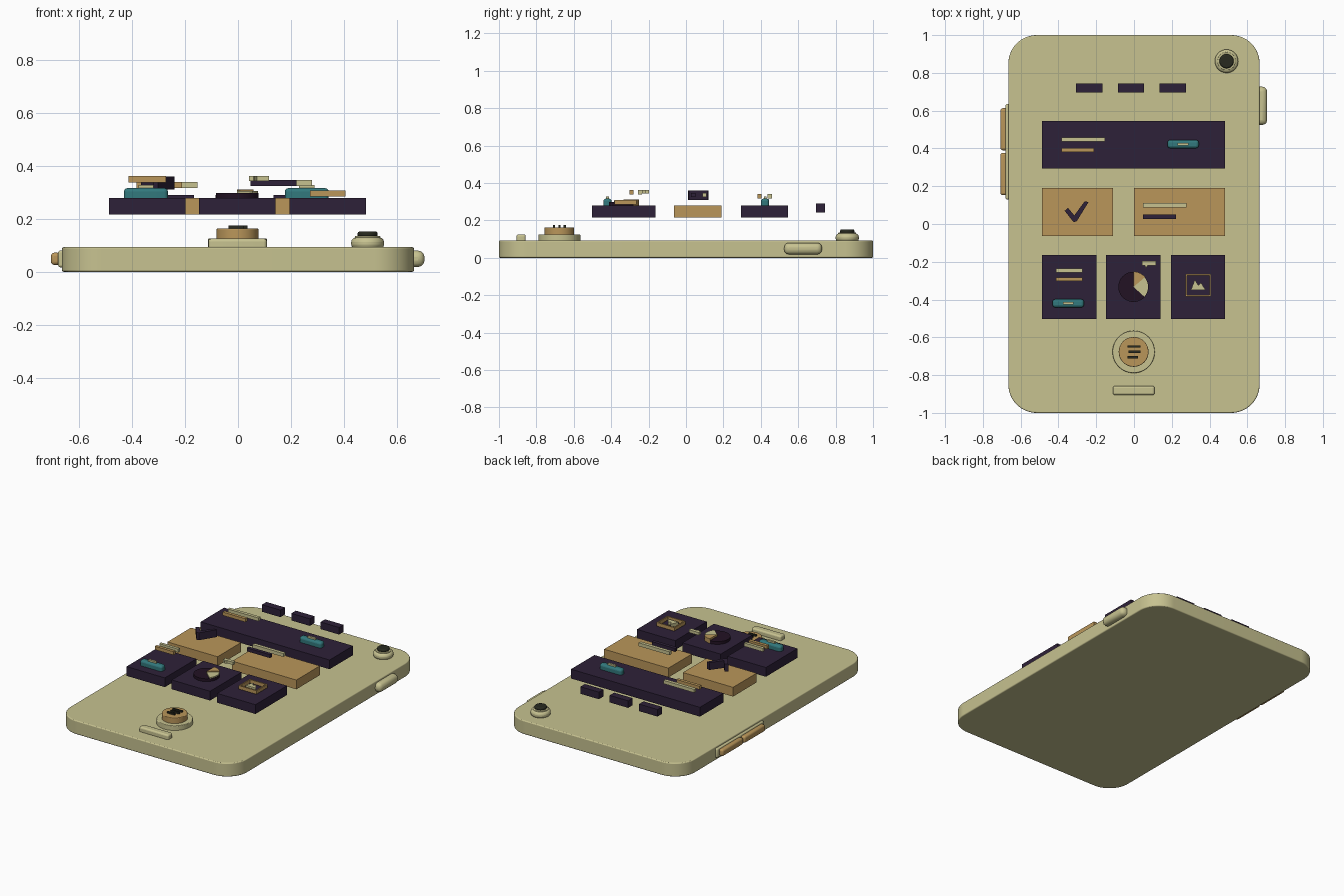
import bpy, bmesh, math

if "Cube" in bpy.data.objects:
    bpy.data.objects.remove(bpy.data.objects["Cube"])


def material(name, rgb):
    m = bpy.data.materials.new(name)
    m.diffuse_color = (*rgb, 1)
    m.use_nodes = True
    m.node_tree.nodes["Principled BSDF"].inputs["Base Color"].default_value = m.diffuse_color
    return m


CREAM = material("cream", (0.57, 0.54, 0.28))
TAN = material("tan", (0.49, 0.305, 0.102))
DARK = material("dark_purple", (0.027, 0.015, 0.04))
PLUM = material("plum", (0.016, 0.006, 0.017))
TEAL = material("teal", (0.032, 0.19, 0.205))
GLASS = material("lens_black", (0.021, 0.023, 0.014))


def prism(name, pts, z0, z1, mat, bevel=0, segs=3):
    bm = bmesh.new()
    low = [bm.verts.new((x, y, z0)) for x, y in pts]
    high = [bm.verts.new((x, y, z1)) for x, y in pts]
    bm.faces.new(low[::-1])
    bm.faces.new(high)
    n = len(pts)
    for i in range(n):
        j = (i + 1) % n
        bm.faces.new((low[i], low[j], high[j], high[i]))
    bmesh.ops.recalc_face_normals(bm, faces=bm.faces)
    me = bpy.data.meshes.new(name)
    bm.to_mesh(me)
    bm.free()
    me.materials.append(mat)
    ob = bpy.data.objects.new(name, me)
    bpy.context.collection.objects.link(ob)
    if bevel:
        b = ob.modifiers.new("bevel", 'BEVEL')
        b.width, b.segments, b.limit_method = bevel, segs, 'ANGLE'
    bpy.ops.object.select_all(action='DESELECT')
    ob.select_set(True)
    bpy.context.view_layer.objects.active = ob
    bpy.ops.object.shade_smooth_by_angle(angle=math.radians(30))
    return ob


def box(name, x0, x1, y0, y1, z0, z1, mat, bevel=0):
    return prism(name, [(x0, y0), (x1, y0), (x1, y1), (x0, y1)], z0, z1, mat, bevel)


def rounded(x0, x1, y0, y1, r, n=10):
    pts = []
    for cx, cy, a in ((x1 - r, y1 - r, 0), (x0 + r, y1 - r, 90),
                      (x0 + r, y0 + r, 180), (x1 - r, y0 + r, 270)):
        for i in range(n + 1):
            t = math.radians(a + 90 * i / n)
            pts.append((cx + r * math.cos(t), cy + r * math.sin(t)))
    return pts


def arc(cx, cy, r, a0, a1, n):
    return [(cx + r * math.cos(math.radians(a0 + (a1 - a0) * i / n)),
             cy + r * math.sin(math.radians(a0 + (a1 - a0) * i / n))) for i in range(n + 1)]


def disc(name, cx, cy, r, z0, z1, mat, bevel=0):
    return prism(name, arc(cx, cy, r, 0, 360, 48)[:-1], z0, z1, mat, bevel)


# Phone body
prism("phone_body", rounded(-0.665, 0.665, -1, 1, 0.15, 16), 0, 0.093, CREAM, 0.006)

# Side buttons
box("volume_base", -0.68, -0.65, 0.13, 0.635, 0.017, 0.08, CREAM, 0.008)
box("volume_up", -0.707, -0.67, 0.39, 0.613, 0.026, 0.072, TAN, 0.012)
box("volume_down", -0.707, -0.67, 0.153, 0.376, 0.026, 0.072, TAN, 0.012)
box("power_button", 0.64, 0.705, 0.525, 0.727, 0.018, 0.08, CREAM, 0.025)

# Camera
disc("camera_base", 0.49, 0.862, 0.062, 0.085, 0.13, CREAM, 0.018)
disc("camera_ring", 0.49, 0.862, 0.048, 0.12, 0.136, CREAM, 0.004)
disc("camera_lens", 0.49, 0.862, 0.038, 0.13, 0.152, GLASS, 0.008)

# Home button with plain bars, and the speaker bar
disc("home_base", -0.002, -0.677, 0.112, 0.085, 0.125, CREAM, 0.004)
disc("home_button", -0.002, -0.677, 0.079, 0.12, 0.163, TAN, 0.004)
for i, (x0, x1, y) in enumerate(((-0.035, 0.035, -0.648), (-0.028, 0.035, -0.677),
                                 (-0.035, 0.02, -0.706))):
    box(f"home_mark_{i}", x0, x1, y - 0.006, y + 0.006, 0.16, 0.174, GLASS)
prism("speaker_bar", rounded(-0.112, 0.109, -0.906, -0.857, 0.012, 5), 0.085, 0.125, CREAM, 0.01)

# Floating dashes and panels
for i, x in enumerate((-0.306, -0.085, 0.135)):
    box(f"top_dash_{i}", x, x + 0.139, 0.695, 0.743, 0.243, 0.291, DARK)
Z0, Z1 = 0.216, 0.279
box("header_panel", -0.487, 0.483, 0.294, 0.546, Z0, Z1, DARK)
box("check_panel", -0.487, -0.11, -0.063, 0.19, Z0, Z1, TAN)
box("text_panel", 0.0, 0.483, -0.063, 0.19, Z0, Z1, TAN)
for i, x in enumerate((-0.487, -0.147, 0.195)):
    box(f"tile_panel_{i}", x, x + 0.288, -0.502, -0.163, Z0, Z1, DARK)

# Text lines above the panels
LINES = [
    ("header_line_long", -0.383, -0.153, 0.437, 0.459, 0.317, 0.34, CREAM),
    ("header_line_short", -0.383, -0.211, 0.382, 0.403, 0.317, 0.34, TAN),
    ("panel_line_long", 0.047, 0.279, 0.088, 0.11, 0.324, 0.347, CREAM),
    ("panel_line_short", 0.047, 0.222, 0.027, 0.05, 0.324, 0.347, DARK),
    ("tile_line_top", -0.413, -0.272, -0.256, -0.236, 0.338, 0.361, CREAM),
    ("tile_line_bottom", -0.413, -0.272, -0.303, -0.282, 0.338, 0.361, TAN),
]
for line in LINES:
    box(*line)

# Teal pill buttons
for name, cx, cy in (("header_pill", 0.26, 0.423), ("tile_pill", -0.348, -0.42)):
    prism(name, rounded(cx - 0.083, cx + 0.083, cy - 0.022, cy + 0.022, 0.015, 5),
          0.26, 0.316, TEAL, 0.013)
    box(name + "_label", cx - 0.029, cx + 0.029, cy - 0.007, cy + 0.007, 0.305, 0.327, CREAM)

# Check mark
prism("check_mark", [(-0.367, 0.07), (-0.349, 0.085), (-0.316, 0.045), (-0.262, 0.119),
                     (-0.24, 0.117), (-0.303, 0.015), (-0.32, 0.01)], 0.31, 0.36, DARK)

# Pie chart with two raised slices and a callout
PX, PY = -0.003, -0.333
disc("pie_disc", PX, PY, 0.08, 0.275, 0.298, PLUM)
prism("pie_slice_tan", [(PX, PY)] + arc(PX, PY, 0.081, 40, 90, 12), 0.28, 0.311, TAN)
prism("pie_slice_pale", [(PX, PY)] + arc(PX, PY, 0.078, -42, 40, 18), 0.28, 0.305, CREAM)
prism("callout", [(0.042, -0.197), (0.042, -0.22), (0.058, -0.22), (0.062, -0.235),
                  (0.072, -0.22), (0.117, -0.22), (0.117, -0.197)], 0.343, 0.362, CREAM)

# Picture icon: frame and mountains
FX0, FX1, FY0, FY1, W = 0.273, 0.407, -0.383, -0.264, 0.008
box("frame_left", FX0, FX0 + W, FY0, FY1, 0.284, 0.308, TAN)
box("frame_right", FX1 - W, FX1, FY0, FY1, 0.284, 0.308, TAN)
box("frame_front", FX0 + W, FX1 - W, FY0, FY0 + W, 0.284, 0.308, TAN)
box("frame_back", FX0 + W, FX1 - W, FY1 - W, FY1, 0.284, 0.308, TAN)
prism("mountains", [(0.301, -0.35), (0.38, -0.35), (0.355, -0.312), (0.341, -0.325),
                    (0.322, -0.295)], 0.284, 0.306, CREAM)
